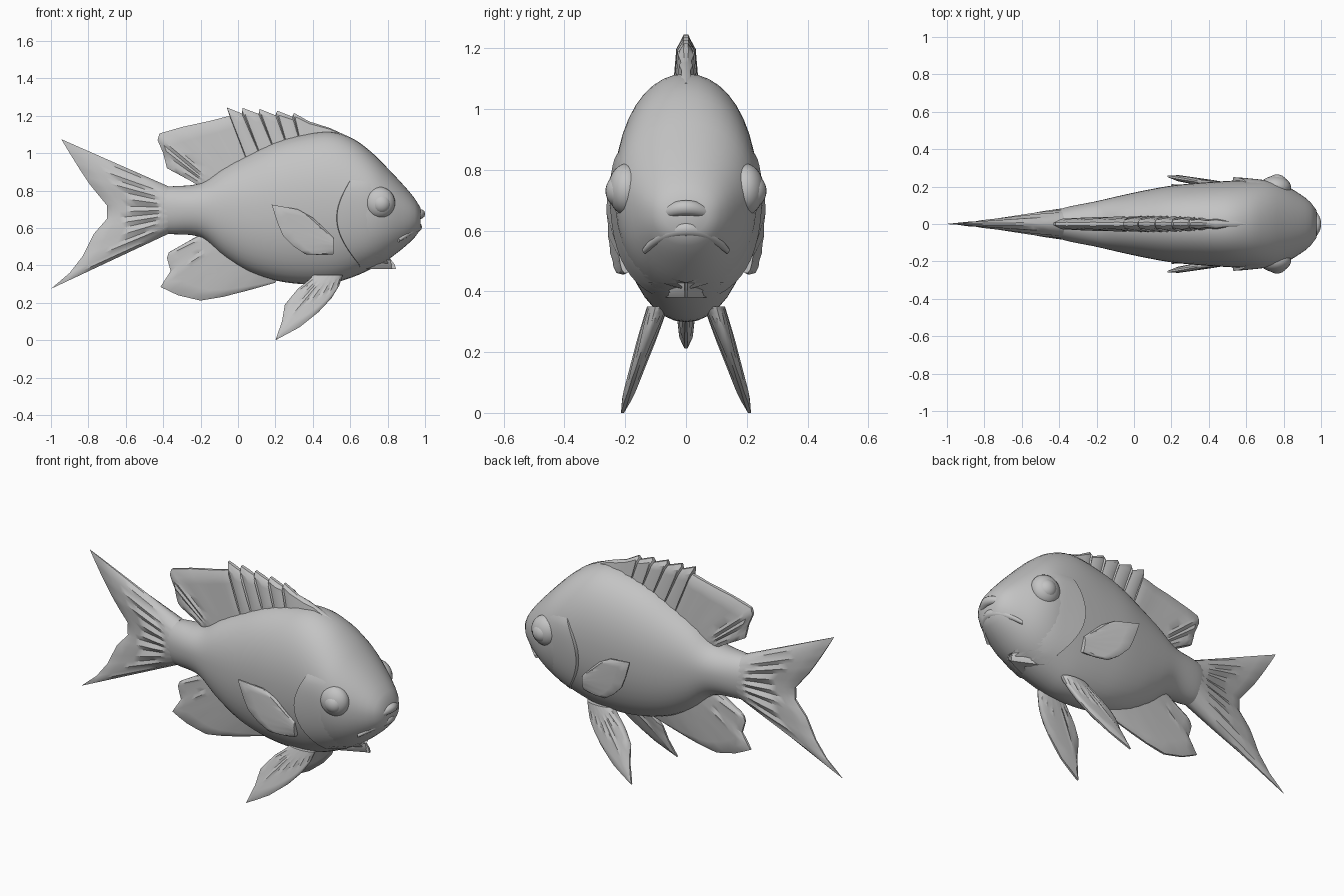
import bpy, bmesh, math

if "Cube" in bpy.data.objects:
    bpy.data.objects.remove(bpy.data.objects["Cube"])

grey = bpy.data.materials.new("fish grey")
grey.diffuse_color = (0.55, 0.55, 0.55, 1)
grey.use_nodes = True
grey.node_tree.nodes["Principled BSDF"].inputs["Base Color"].default_value = grey.diffuse_color


def finish(obj, angle=40, mirror=False):
    obj.data.materials.append(grey)
    bpy.ops.object.select_all(action='DESELECT')
    obj.select_set(True)
    bpy.context.view_layer.objects.active = obj
    bpy.ops.object.shade_smooth_by_angle(angle=math.radians(angle))
    if mirror:
        obj.modifiers.new("Mirror", 'MIRROR').use_axis = (False, True, False)
    return obj


def loft(name, rings, angle=40, mirror=False):
    """Skin closed rings of equal length and cap both ends."""
    bm = bmesh.new()
    rows = [[bm.verts.new(p) for p in r] for r in rings]
    n = len(rows[0])
    for a, b in zip(rows, rows[1:]):
        for i in range(n):
            j = (i + 1) % n
            bm.faces.new((a[i], a[j], b[j], b[i]))
    bm.faces.new(rows[0])
    bm.faces.new(rows[-1])
    bmesh.ops.remove_doubles(bm, verts=bm.verts, dist=0.0004)
    bmesh.ops.recalc_face_normals(bm, faces=bm.faces)
    mesh = bpy.data.meshes.new(name)
    bm.to_mesh(mesh)
    bm.free()
    obj = bpy.data.objects.new(name, mesh)
    bpy.context.collection.objects.link(obj)
    return finish(obj, angle, mirror)


def fin(name, pairs, root_t, tip_t, y0=lambda x, z: 0.0, k=2, nu=8,
        edge=0.5, ripple=0.12, mirror=False):
    """Fan of rays from root points to tip points, thick in y, thin at the rim."""
    cols = []
    for a, b in zip(pairs, pairs[1:]):
        cols += [[p + (q - p) * j / k for p, q in zip(a, b)] for j in range(k)]
    cols.append(list(pairs[-1]))
    rings, last = [], len(cols) - 1
    for i, (rx, rz, tx, tz) in enumerate(cols):
        v = 2 * i / last - 1
        lens = max(1 - v * v, 0.02) ** edge
        ray = 1 + (ripple if i % 2 else -ripple)
        side = []
        for j in range(nu + 1):
            u = j / nu
            t = (root_t + (tip_t - root_t) * u) * lens
            t *= 1 + (ray - 1) * min(1, 3 * u)
            if j == nu:
                t *= 0.35
            side.append((rx + (tx - rx) * u, rz + (tz - rz) * u, t))
        rings.append([(x, y0(x, z) + t, z) for x, z, t in side]
                     + [(x, y0(x, z) - t, z) for x, z, t in reversed(side)])
    return loft(name, rings, 35, mirror)


# Body stations: x, belly z, back z, half width
ST = [(-.46, .59, .80, .05), (-.38, .57, .82, .085), (-.2, .55, .84, .122),
      (-.08, .45, .92, .15), (.05, .37, .99, .178), (.2, .32, 1.06, .205),
      (.35, .30, 1.10, .22), (.5, .305, 1.115, .23), (.62, .34, 1.075, .235),
      (.72, .385, 1.0, .233), (.8, .43, .92, .21), (.88, .49, .835, .165),
      (.94, .545, .765, .12), (.975, .59, .71, .075)]
POWER = 2.1


def station(x):
    """Smoothly interpolated belly, back and half width at x."""
    i = max(k for k in range(len(ST) - 1) if ST[k][0] <= x or k == 0)
    a, b = ST[i], ST[i + 1]
    p, q = ST[max(i - 1, 0)], ST[min(i + 2, len(ST) - 1)]
    h = b[0] - a[0]
    t = min(max((x - a[0]) / h, 0), 1)
    out = []
    for c in (1, 2, 3):
        m0 = (b[c] - p[c]) / (b[0] - p[0]) * h
        m1 = (q[c] - a[c]) / (q[0] - a[0]) * h
        out.append((2*t**3 - 3*t*t + 1) * a[c] + (t**3 - 2*t*t + t) * m0
                   + (3*t*t - 2*t**3) * b[c] + (t**3 - t*t) * m1)
    return out


def half_width(x, z):
    lo, hi, w = station(x)
    mid = lo + 0.55 * (hi - lo)
    d = (z - mid) / ((hi - mid) if z > mid else (mid - lo))
    return w * max(0, 1 - abs(d) ** POWER) ** (1 / POWER)


# Body
rings = []
for i in range(49):
    x = ST[0][0] + (ST[-1][0] - ST[0][0]) * i / 48
    lo, hi, w = station(x)
    mid = lo + 0.55 * (hi - lo)
    ring = []
    for j in range(40):
        a = math.tau * j / 40
        c, s = math.cos(a), math.sin(a)
        e = 2 / POWER
        ring.append((x, w * math.copysign(abs(c) ** e, c),
                     mid + ((hi - mid) if s > 0 else (mid - lo)) * math.copysign(abs(s) ** e, s)))
    rings.append(ring)
loft("body", rings, 50)

# Tail fin
tips = [(-.945, 1.075), (-.90, 1.0), (-.85, .92), (-.79, .83), (-.70, .72),
        (-.70, .65), (-.77, .57), (-.83, .45), (-.90, .36), (-1.0, .275)]
fin("tail_fin", [(-.37, .822 - .028 * i, x, z) for i, (x, z) in enumerate(tips)],
    .085, .016, k=2, nu=10)

# Dorsal fin with spiny crest
fin("dorsal_fin", [
    (-.17, .80, -.22, .835), (-.17, .81, -.38, .92), (-.16, .83, -.40, 1.0),
    (-.15, .84, -.43, 1.07), (-.13, .86, -.42, 1.105), (-.07, .88, -.30, 1.14),
    (-.01, .92, -.14, 1.175), (.05, .95, -.045, 1.20), (.055, .95, -.06, 1.245),
    (.12, .98, .02, 1.212), (.125, .98, .025, 1.242), (.19, 1.02, .11, 1.21),
    (.195, 1.02, .115, 1.237), (.26, 1.04, .20, 1.203), (.265, 1.04, .21, 1.227),
    (.33, 1.06, .29, 1.195), (.335, 1.06, .30, 1.215), (.40, 1.07, .38, 1.17),
    (.50, 1.08, .49, 1.135), (.60, 1.05, .60, 1.085)],
    .042, .026, edge=.3, ripple=.15)

# Anal fin
fin("anal_fin", [
    (-.18, .58, -.22, .555), (-.17, .57, -.37, .47), (-.15, .55, -.38, .44),
    (-.12, .53, -.36, .37), (-.09, .50, -.415, .285), (-.04, .46, -.32, .24),
    (.02, .43, -.20, .212), (.08, .40, -.08, .232), (.15, .37, .06, .268),
    (.22, .35, .20, .308)], .04, .018, edge=.4)

# Pectoral fins, flaring away from the flanks
fin("pectoral_fin", [
    (.51, .55, .46, .60), (.51, .545, .40, .655), (.51, .54, .32, .70),
    (.51, .53, .18, .725), (.51, .52, .21, .63), (.51, .51, .24, .56),
    (.51, .50, .30, .50), (.51, .48, .36, .46), (.51, .46, .46, .455)],
    .022, .014, y0=lambda x, z: .20 + (.5 - x) * .17, edge=.4, mirror=True)

# Pelvic fins, splayed down and outward
fin("pelvic_fin", [
    (.56, .35, .54, .29), (.54, .35, .50, .225), (.52, .35, .43, .15),
    (.50, .35, .33, .07), (.48, .35, .20, .0), (.46, .35, .235, .10),
    (.44, .35, .25, .19), (.42, .35, .32, .275), (.40, .35, .39, .33)],
    .035, .016, y0=lambda x, z: .10 + (.33 - z) * .33, edge=.4, mirror=True)

# Gill covers: raised plates following the flank, with a sharp rear edge
rings = []
for i in range(21):
    s = i / 20
    z = .86 - .48 * s
    rear = .60 - .085 * math.sin(math.pi * min(1, s * 1.05)) + .05 * s * s
    lift = .022 * math.sin(math.pi * s) ** .5 if 0 < i < 20 else 0
    ring = [(rear, half_width(rear, z) - .012, z)]
    for j in range(8):
        u = j / 7
        x = rear + .004 + .19 * u
        ring.append((x, half_width(x, z) + lift * (1 - u) - .004 * u - .001, z))
    rings.append(ring)
loft("gill_cover", rings, 40, True)

# Eyes: bulging socket with a smaller eyeball
for name, loc, size in (("eye_socket", (.755, .195, .735), (.085, .062, .085)),
                        ("eyeball", (.765, .215, .73), (.055, .05, .055))):
    bpy.ops.mesh.primitive_uv_sphere_add(segments=24, ring_count=14, radius=1)
    eye = bpy.context.object
    eye.name = name
    for v in eye.data.vertices:
        v.co = [c + s * p for c, s, p in zip(loc, size, v.co)]
    finish(eye, 60, True)

# Lips: tapering bands arched around the snout
for name, nose, dz, r in (("upper_lip", .975, .675, .026), ("lower_lip", .958, .605, .026)):
    rings = []
    for i in range(25):
        a = -1 + 2 * i / 24
        x = nose - .10 * abs(a) ** 1.8
        y, z = .135 * a, dz - .07 * a * a
        rr = r * (1 - .6 * a * a)
        # Ring lies across the band, fanned along the arch
        t = math.atan2(.18 * a, .135)
        rings.append([(x + rr * math.cos(b) * math.cos(t), y + rr * math.cos(b) * math.sin(t),
                       z + rr * math.sin(b)) for b in (math.tau * k / 10 for k in range(10))])
    loft(name, rings, 50)
